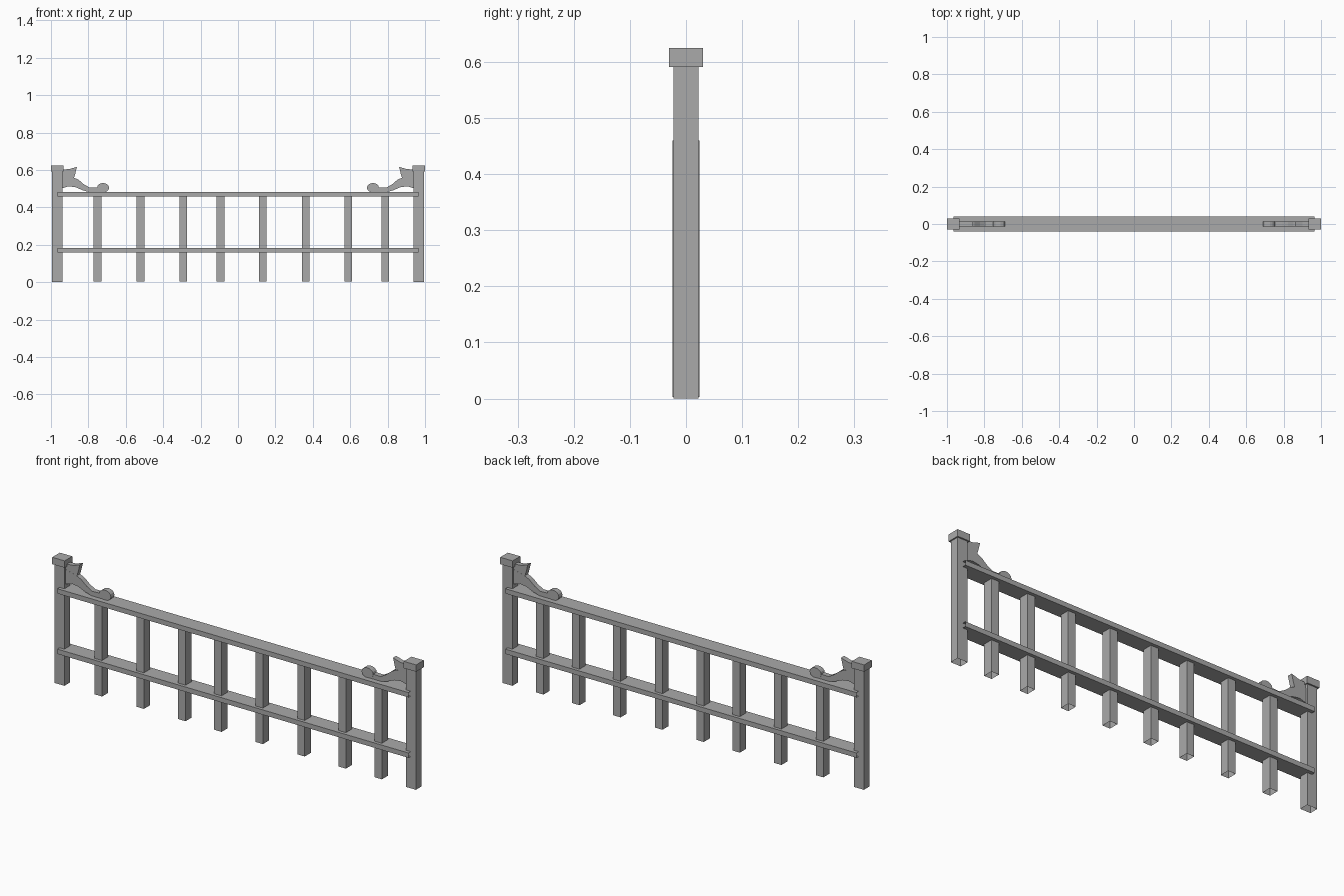
import bpy, bmesh, math
from mathutils import Vector

cube = bpy.data.objects.get("Cube")
if cube:
    bpy.data.objects.remove(cube, do_unlink=True)

grey = bpy.data.materials.new("plain_grey")
grey.use_nodes = True
colour = (0.4, 0.4, 0.4, 1)
grey.diffuse_color = colour
grey.node_tree.nodes["Principled BSDF"].inputs["Base Color"].default_value = colour


def finish(bm, name):
    mesh = bpy.data.meshes.new(name)
    bm.to_mesh(mesh)
    bm.free()
    mesh.materials.append(grey)
    obj = bpy.data.objects.new(name, mesh)
    bpy.context.collection.objects.link(obj)
    return obj


def box(name, x, z0, z1, width, depth, open_sides=()):
    """Box centred on y = 0; faces looking along open_sides are left out."""
    bm = bmesh.new()
    bmesh.ops.create_cube(bm, size=1)
    bm.normal_update()
    gone = [f for f in bm.faces
            if any(f.normal.dot(Vector(d)) > 0.9 for d in open_sides)]
    bmesh.ops.delete(bm, geom=gone, context='FACES')
    bmesh.ops.scale(bm, vec=(width, depth, z1 - z0), verts=bm.verts)
    bmesh.ops.translate(bm, vec=(x, 0, (z0 + z1) / 2), verts=bm.verts)
    return finish(bm, name)


def plate(name, outline, thickness):
    """Extrude an outline of (x, z) points through y."""
    bm = bmesh.new()
    face = bm.faces.new([bm.verts.new((x, -thickness / 2, z)) for x, z in outline])
    new = bmesh.ops.extrude_face_region(bm, geom=[face])["geom"]
    bmesh.ops.translate(bm, vec=(0, thickness, 0),
                        verts=[v for v in new if isinstance(v, bmesh.types.BMVert)])
    bmesh.ops.recalc_face_normals(bm, faces=bm.faces)
    return finish(bm, name)


DOWN = (0, 0, -1)
ENDS = ((1, 0, 0), (-1, 0, 0))

# Rails: open-ended planks
for name, z in (("lower_rail", 0.158), ("upper_rail", 0.458)):
    box(name, 0, z, z + 0.024, 1.93, 0.08, ENDS)

# Balusters, hollow at the foot
for i, x in enumerate((-0.751, -0.521, -0.292, -0.094, 0.133, 0.363, 0.589, 0.787)):
    box(f"baluster_{i + 1}", x, 0.003, 0.46, 0.041, 0.048, (DOWN,))

# Scroll bracket outlines, drawn for +x and mirrored
arm = [(0.94, 0.502), (0.904, 0.513), (0.867, 0.507), (0.83, 0.491),
       (0.792, 0.481), (0.73, 0.481), (0.73, 0.507), (0.792, 0.505),
       (0.824, 0.523), (0.852, 0.547), (0.88, 0.56), (0.94, 0.575)]
leaf = [(0.94, 0.54), (0.89, 0.55), (0.876, 0.56), (0.87, 0.58),
        (0.861, 0.617), (0.9, 0.605), (0.94, 0.602)]
curl = [(0.721 + 0.032 * math.cos(a), 0.505 + 0.025 * math.sin(a))
        for a in (math.tau * k / 14 for k in range(14))]

for side, s in (("left", 1), ("right", -1)):
    # End post and cap
    box(f"{side}_post", s * 0.966, 0, 0.592, 0.055, 0.045, (DOWN,))
    box(f"{side}_post_cap", s * 0.966, 0.591, 0.625, 0.068, 0.06)
    # Scroll bracket
    for part, outline, thick in (("arm", arm, 0.026), ("leaf", leaf, 0.025),
                                 ("curl", curl, 0.028)):
        plate(f"{side}_bracket_{part}", [(s * x, z) for x, z in outline], thick)
